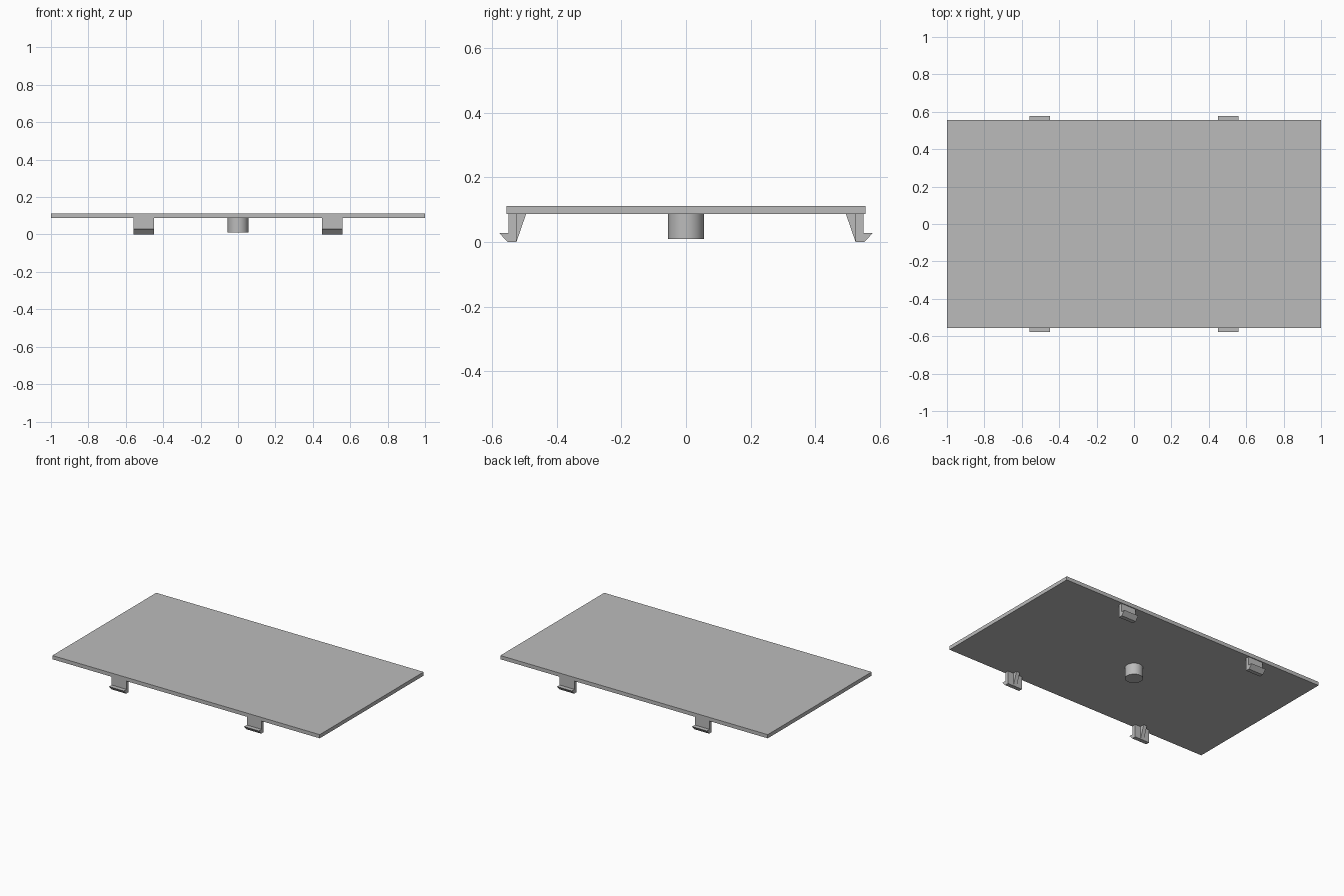
import bpy, bmesh
from mathutils import Vector

if "Cube" in bpy.data.objects:
    bpy.data.objects.remove(bpy.data.objects["Cube"], do_unlink=True)

grey = bpy.data.materials.new("plain grey")
grey.use_nodes = True
COLOR = (0.5, 0.5, 0.5, 1)
grey.diffuse_color = COLOR
grey.node_tree.nodes["Principled BSDF"].inputs["Base Color"].default_value = COLOR

PLATE_BOTTOM, PLATE_TOP = 0.087, 0.112
HALF_DEPTH = 0.555


def finish(bm, name):
    bmesh.ops.recalc_face_normals(bm, faces=bm.faces)
    mesh = bpy.data.meshes.new(name)
    bm.to_mesh(mesh)
    bm.free()
    mesh.materials.append(grey)
    obj = bpy.data.objects.new(name, mesh)
    bpy.context.collection.objects.link(obj)
    return obj


def extrude_profile(bm, profile, x, width, side):
    """Extrude a (y, z) outline along x; side mirrors it front to back."""
    verts = [bm.verts.new((x - width / 2, side * y, z)) for y, z in profile]
    face = bm.faces.new(verts)
    out = bmesh.ops.extrude_face_region(bm, geom=[face])
    moved = [v for v in out["geom"] if isinstance(v, bmesh.types.BMVert)]
    bmesh.ops.translate(bm, verts=moved, vec=Vector((width, 0, 0)))


# Flat cover plate
bm = bmesh.new()
plate = [(-HALF_DEPTH, PLATE_BOTTOM), (HALF_DEPTH, PLATE_BOTTOM),
         (HALF_DEPTH, PLATE_TOP), (-HALF_DEPTH, PLATE_TOP)]
extrude_profile(bm, plate, 0, 2, 1)
finish(bm, "cover_plate")

# Round post under the centre
bpy.ops.mesh.primitive_cylinder_add(vertices=48, radius=0.055, depth=0.077,
                                    location=(0, 0, 0.0485))
post = bpy.context.object
post.name = "centre_post"
post.data.materials.append(grey)
bpy.ops.object.shade_smooth_by_angle()

# Four snap clips, each an upright with an outward hook and an inner rib
clip = [(0.525, PLATE_BOTTOM), (0.525, 0), (0.552, 0), (0.578, 0.028),
        (0.549, 0.028), (0.549, PLATE_BOTTOM)]
rib = [(0.495, PLATE_BOTTOM), (0.525, 0), (0.525, PLATE_BOTTOM)]
for side, end in ((-1, "front"), (1, "back")):
    for x, hand in ((-0.505, "right"), (0.505, "left")):
        bm = bmesh.new()
        extrude_profile(bm, clip, x, 0.11, side)
        finish(bm, f"{end}_{hand}_clip")
        bm = bmesh.new()
        extrude_profile(bm, rib, x, 0.025, side)
        finish(bm, f"{end}_{hand}_clip_rib")
